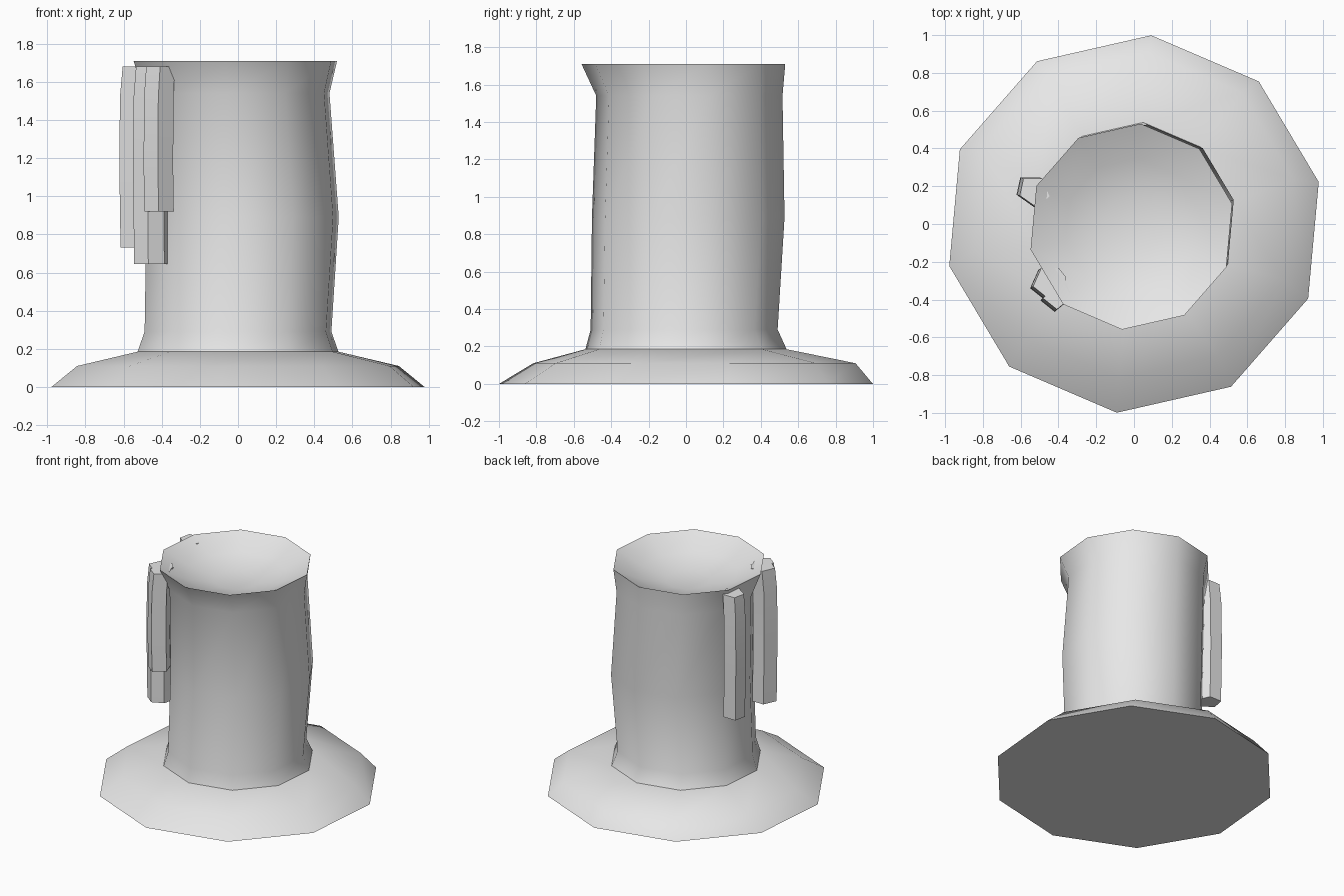
import bpy, bmesh, math

if "Cube" in bpy.data.objects:
    bpy.data.objects.remove(bpy.data.objects["Cube"])

wax = bpy.data.materials.new("pale grey")
wax.diffuse_color = (0.8, 0.8, 0.8, 1)
wax.use_nodes = True
wax.node_tree.nodes["Principled BSDF"].inputs["Base Color"].default_value = wax.diffuse_color


def loft(name, rings, cap_start=True, cap_end=True):
    """Skin a stack of equal-length point rings into one object."""
    bm = bmesh.new()
    loops = [[bm.verts.new(p) for p in ring] for ring in rings]
    n = len(loops[0])
    for a, b in zip(loops, loops[1:]):
        for i in range(n):
            j = (i + 1) % n
            bm.faces.new((a[i], a[j], b[j], b[i]))
    if cap_start:
        bm.faces.new(loops[0][::-1])
    if cap_end:
        bm.faces.new(loops[-1])
    bmesh.ops.recalc_face_normals(bm, faces=bm.faces)
    mesh = bpy.data.meshes.new(name)
    bm.to_mesh(mesh)
    bm.free()
    mesh.materials.append(wax)
    obj = bpy.data.objects.new(name, mesh)
    bpy.context.collection.objects.link(obj)
    bpy.ops.object.select_all(action='DESELECT')
    obj.select_set(True)
    bpy.context.view_layer.objects.active = obj
    bpy.ops.object.shade_smooth_by_angle(angle=math.radians(40))
    return obj


def decagon(r, z, cx=0, cy=0):
    return [(cx + r * math.cos(math.radians(12.8 + 36 * i)),
             cy + r * math.sin(math.radians(12.8 + 36 * i)), z) for i in range(10)]


# Spreading puddle at the foot
loft("wax_base", [decagon(1.003, 0),
                  decagon(0.865, 0.11, 0, 0.045),
                  decagon(0.54, 0.185)])

# Uneven column, flared rim and hollowed top
loft("candle_body", [decagon(0.54, 0.185),
                     decagon(0.502, 0.29, 0, -0.01),
                     decagon(0.517, 0.89, 0.024, 0.012),
                     decagon(0.5, 1.54, -0.008, 0.018),
                     decagon(0.547, 1.71, -0.014, -0.014),
                     decagon(0.36, 1.62, -0.012, -0.012),
                     decagon(0.16, 1.57, -0.01, -0.01)])

# Wax runs down the side: bottom height, plan outline
drips = {
    "long_drip": (0.645, [(-0.55, -0.34), (-0.475, -0.40), (-0.39, -0.36),
                          (-0.37, -0.29), (-0.41, -0.24), (-0.505, -0.24)]),
    "short_drip": (0.92, [(-0.495, -0.405), (-0.42, -0.465),
                          (-0.34, -0.40), (-0.38, -0.29)]),
    "rear_drip": (0.73, [(-0.622, 0.155), (-0.602, 0.247), (-0.50, 0.247),
                         (-0.46, 0.15), (-0.53, 0.09)]),
}
for name, (low, plan) in drips.items():
    levels = [(low, 0.99), (1.15, 1.0), (1.52, 0.995), (1.68, 0.972)]
    loft(name, [[(x * s, y * s, z) for x, y in plan] for z, s in levels])
